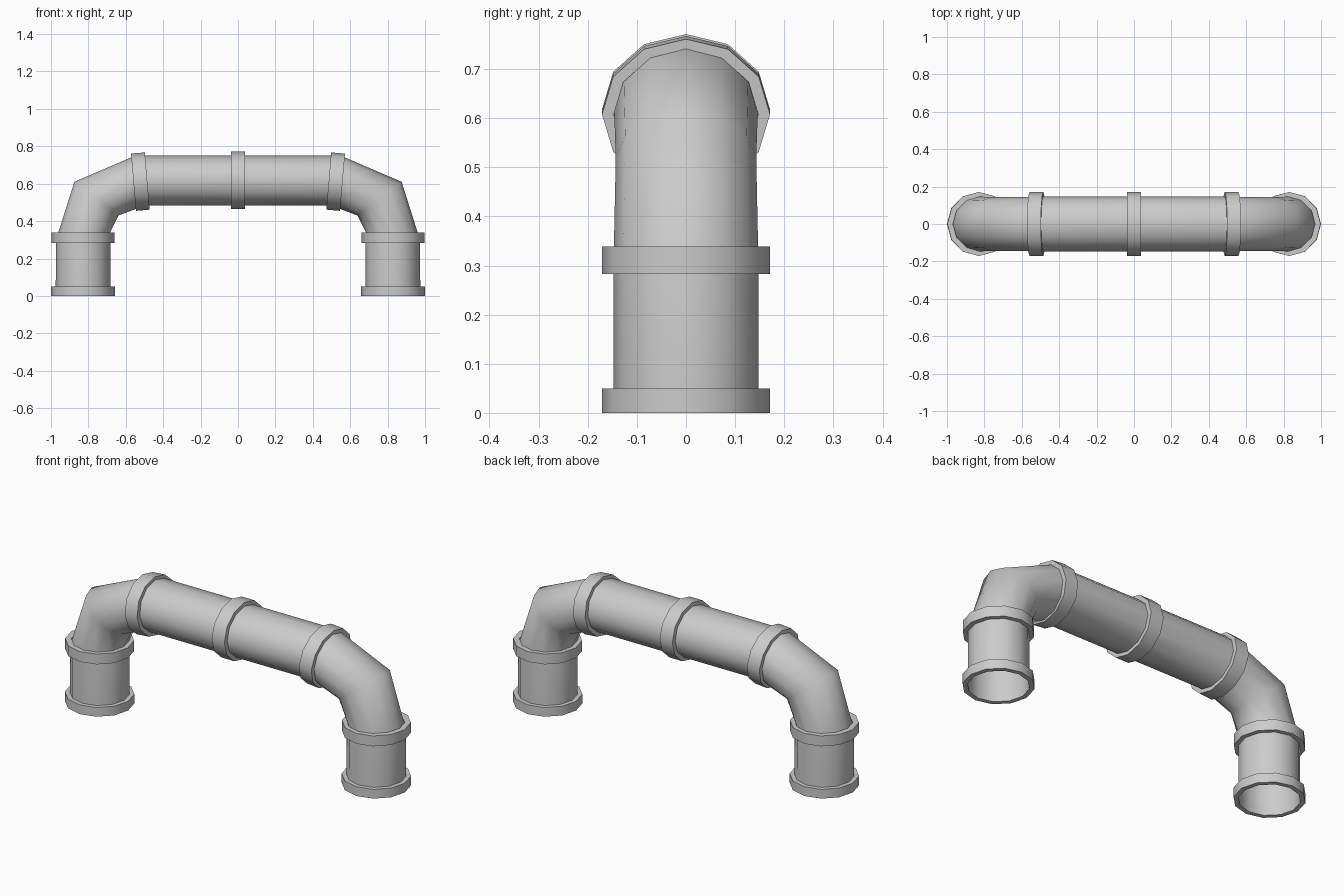
import bpy, bmesh, math
from mathutils import Vector

if "Cube" in bpy.data.objects:
    bpy.data.objects.remove(bpy.data.objects["Cube"])

SIDES = 12


def loft(name, sections, closed=False):
    """Skin elliptical sections (cx, cz, ux, uz, ry); u is the outward in-plane radius."""
    bm = bmesh.new()
    loops = []
    for cx, cz, ux, uz, ry in sections:
        loop = []
        for i in range(SIDES):
            a = 2 * math.pi * i / SIDES
            c, s = math.cos(a), math.sin(a)
            loop.append(bm.verts.new((cx + ux * c, ry * s, cz + uz * c)))
        loops.append(loop)
    pairs = list(zip(loops, loops[1:]))
    if closed:
        pairs.append((loops[-1], loops[0]))
    for a, b in pairs:
        for i in range(SIDES):
            j = (i + 1) % SIDES
            # sections run left to right, so this winding faces outward
            bm.faces.new((a[i], a[j], b[j], b[i]))
    if closed:
        bmesh.ops.recalc_face_normals(bm, faces=bm.faces)
    else:
        bm.normal_update()
        f = bm.faces[:][0]
        mid = Vector((sections[0][0], 0, sections[0][1]))
        if f.normal.dot(f.calc_center_median() - mid) < 0:
            bmesh.ops.reverse_faces(bm, faces=bm.faces[:])
    me = bpy.data.meshes.new(name)
    bm.to_mesh(me)
    bm.free()
    ob = bpy.data.objects.new(name, me)
    bpy.context.collection.objects.link(ob)
    bpy.ops.object.select_all(action='DESELECT')
    ob.select_set(True)
    bpy.context.view_layer.objects.active = ob
    bpy.ops.object.shade_smooth_by_angle(angle=math.radians(60))
    return ob


def collar(name, cx, cz, ux, uz, axis, half, inner, ry=0.171):
    """Short band around the pipe; u is its outer in-plane radius."""
    ax, az = Vector(axis).normalized() * half
    k = inner
    lo, hi = (cx - ax, cz - az), (cx + ax, cz + az)
    loft(name, [(*lo, ux * k, uz * k, ry * k), (*lo, ux, uz, ry),
                (*hi, ux, uz, ry), (*hi, ux * k, uz * k, ry * k)], closed=True)


# bent pipe: leg, elbow, straight run, mirrored about x = 0
left = [
    (-0.828, 0.0, -0.147, 0.0, 0.148),
    (-0.828, 0.29, -0.145, 0.0, 0.148),
    (-0.828, 0.325, -0.137, 0.0, 0.147),
    (-0.757, 0.52, -0.118, 0.09, 0.143),
    (-0.545, 0.608, -0.018, 0.136, 0.146),
    (-0.505, 0.617, -0.003, 0.133, 0.147),
]
right = [(-cx, cz, -ux, uz, ry) for cx, cz, ux, uz, ry in reversed(left)]
loft("pipe", left + right)

# collars at the feet, leg tops and elbow ends
for side, s in (("left", -1), ("right", 1)):
    collar(side + "_foot_collar", s * 0.829, 0.025, s * 0.171, 0, (0, 1), 0.025, 0.86)
    collar(side + "_leg_collar", s * 0.829, 0.311, s * 0.169, 0.0, (0, 1), 0.028, 0.82)
    collar(side + "_elbow_collar", s * 0.522, 0.611, s * 0.013, 0.153, (-s, 0.085), 0.037, 0.86)

# collar in the middle of the straight run
collar("middle_collar", 0, 0.618, 0, 0.153, (1, 0), 0.038, 0.86)
